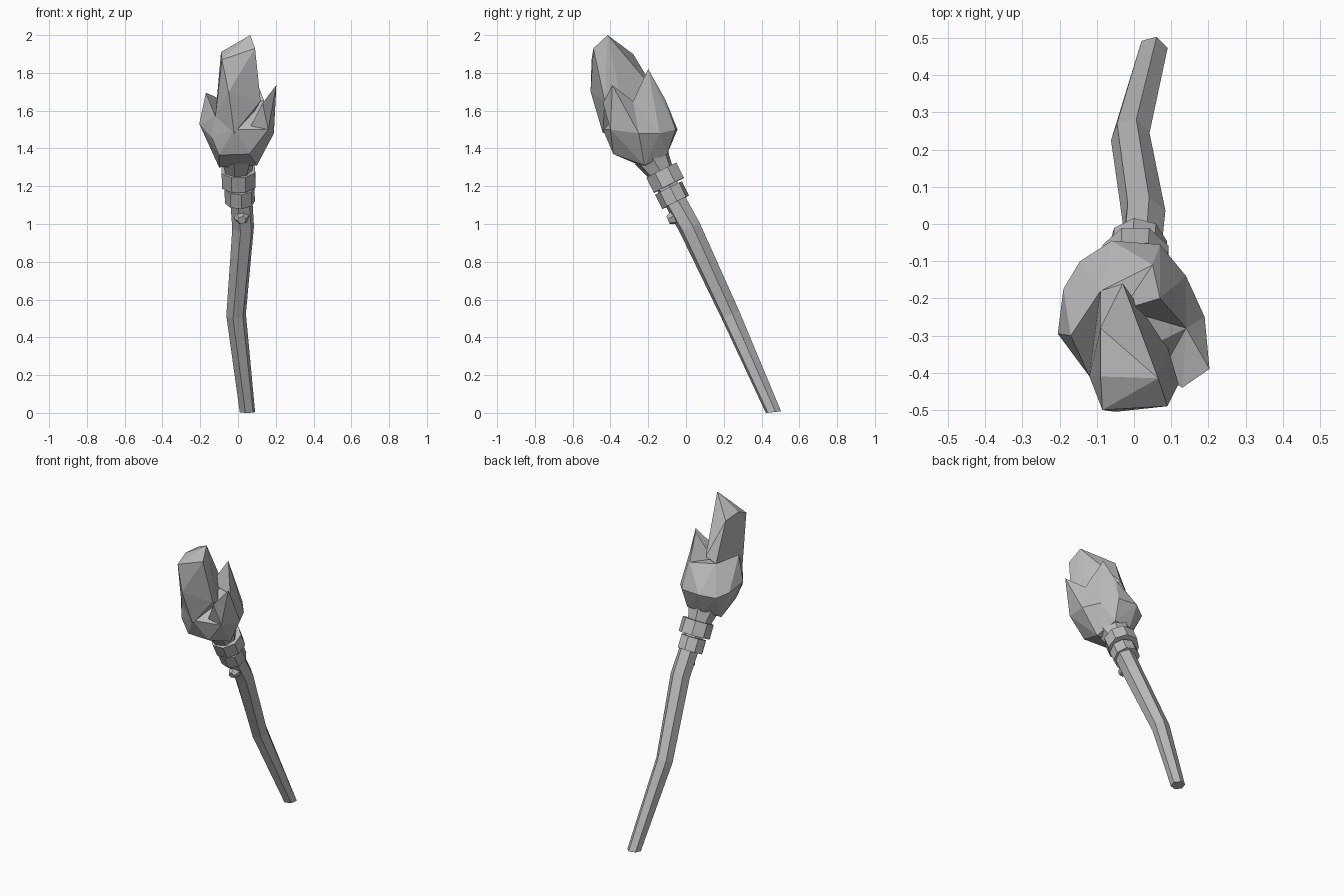
import bpy, bmesh, math
from mathutils import Vector

cube = bpy.data.objects.get("Cube")
if cube:
    bpy.data.objects.remove(cube, do_unlink=True)

grey = bpy.data.materials.new("plain_grey")
grey.use_nodes = True
GREY = (0.5, 0.5, 0.5, 1)
grey.diffuse_color = GREY
grey.node_tree.nodes["Principled BSDF"].inputs["Base Color"].default_value = GREY


def finish(name, bm):
    bmesh.ops.recalc_face_normals(bm, faces=bm.faces)
    mesh = bpy.data.meshes.new(name)
    bm.to_mesh(mesh)
    bm.free()
    mesh.materials.append(grey)
    obj = bpy.data.objects.new(name, mesh)
    bpy.context.collection.objects.link(obj)
    return obj


def tube(name, path, radii, sides=6, turn=15, start_axis=None):
    """Flat-sided tube following a path, one radius per point."""
    bm = bmesh.new()
    pts = [Vector(p) for p in path]
    rings = []
    for i, (p, r) in enumerate(zip(pts, radii)):
        axis = pts[min(i + 1, len(pts) - 1)] - pts[max(i - 1, 0)]
        if i == 0 and start_axis:
            axis = Vector(start_axis)
        quat = axis.to_track_quat('Z', 'Y')
        ring = []
        for k in range(sides):
            a = math.radians(turn) + math.tau * k / sides
            ring.append(bm.verts.new(p + quat @ Vector((r * math.cos(a), r * math.sin(a), 0))))
        rings.append(ring)
    for low, high in zip(rings, rings[1:]):
        for k in range(sides):
            n = (k + 1) % sides
            bm.faces.new((low[k], low[n], high[n], high[k]))
    bm.faces.new(rings[0][::-1])
    bm.faces.new(rings[-1])
    return finish(name, bm)


def faceted(name, points):
    """Convex faceted solid around the given corners."""
    bm = bmesh.new()
    for p in points:
        bm.verts.new(p)
    bmesh.ops.convex_hull(bm, input=bm.verts)
    bmesh.ops.delete(bm, geom=[v for v in bm.verts if not v.link_faces], context='VERTS')
    return finish(name, bm)


# Crooked shaft
tube("shaft", [(.05, .463, .004), (-.01, .235, .52), (.027, .02, .98), (.005, -.17, 1.33)],
     [.042, .053, .06, .06], start_axis=(0, -.1, 1))

# Wrapped bands and the flared neck under the head
tube("lower_band", [(.01, -.055, 1.115), (.008, -.093, 1.19)], [.08, .08], 8, 10)
tube("upper_band", [(.004, -.09, 1.205), (.002, -.13, 1.285)], [.096, .096], 8, 25)
tube("neck", [(0, -.13, 1.27), (0, -.16, 1.32), (0, -.185, 1.365)], [.07, .085, .1], 7, 0)

# Small peg on the front of the shaft
tube("peg", [(.02, 0, 1.06), (.02, -.06, 1.035), (.02, -.095, 1.02)], [.045, .04, .022])

# Corners shared by the flame body and its tongues
left_mid = (-.205, -.295, 1.53)
left_back = (-.19, -.175, 1.5)
left_low = (-.14, -.38, 1.46)
left_front = (-.12, -.41, 1.57)
back_mid = (.07, -.055, 1.5)
back_high = (.05, -.11, 1.66)
right_back = (.14, -.14, 1.48)
right_mid = (.19, -.25, 1.48)
right_front = (.16, -.4, 1.5)
right_high = (.14, -.28, 1.65)
crown = (-.09, -.18, 1.66)
front_high = (-.05, -.505, 1.7)

faceted("flame_body", [
    (-.1, -.37, 1.365), (.06, -.385, 1.37), (.1, -.22, 1.31), (-.1, -.22, 1.3),
    (-.05, -.1, 1.37), (.06, -.1, 1.37), (-.145, -.1, 1.48), (-.06, -.045, 1.5),
    (-.02, -.44, 1.5), left_mid, left_back, left_low, left_front, back_mid, back_high,
    right_back, right_mid, right_front, right_high, crown])

faceted("main_tongue", [
    (.065, -.415, 2), (-.09, -.41, 1.91), (-.085, -.5, 1.87), (.09, -.49, 1.93),
    (-.09, -.28, 1.9), (-.03, -.16, 1.7), (.12, -.43, 1.65), (.09, -.33, 1.6),
    (-.02, -.44, 1.48), left_front, crown, front_high])

faceted("right_tongue", [(.203, -.39, 1.735), (.13, -.44, 1.64), (.06, -.4, 1.5),
                         right_mid, right_front, right_high])

faceted("left_tongue", [(-.17, -.3, 1.695), left_mid, left_front, left_low, left_back, crown])

faceted("back_tongue", [(.07, -.2, 1.82), (-.03, -.23, 1.66),
                        back_mid, back_high, right_back, right_high])
